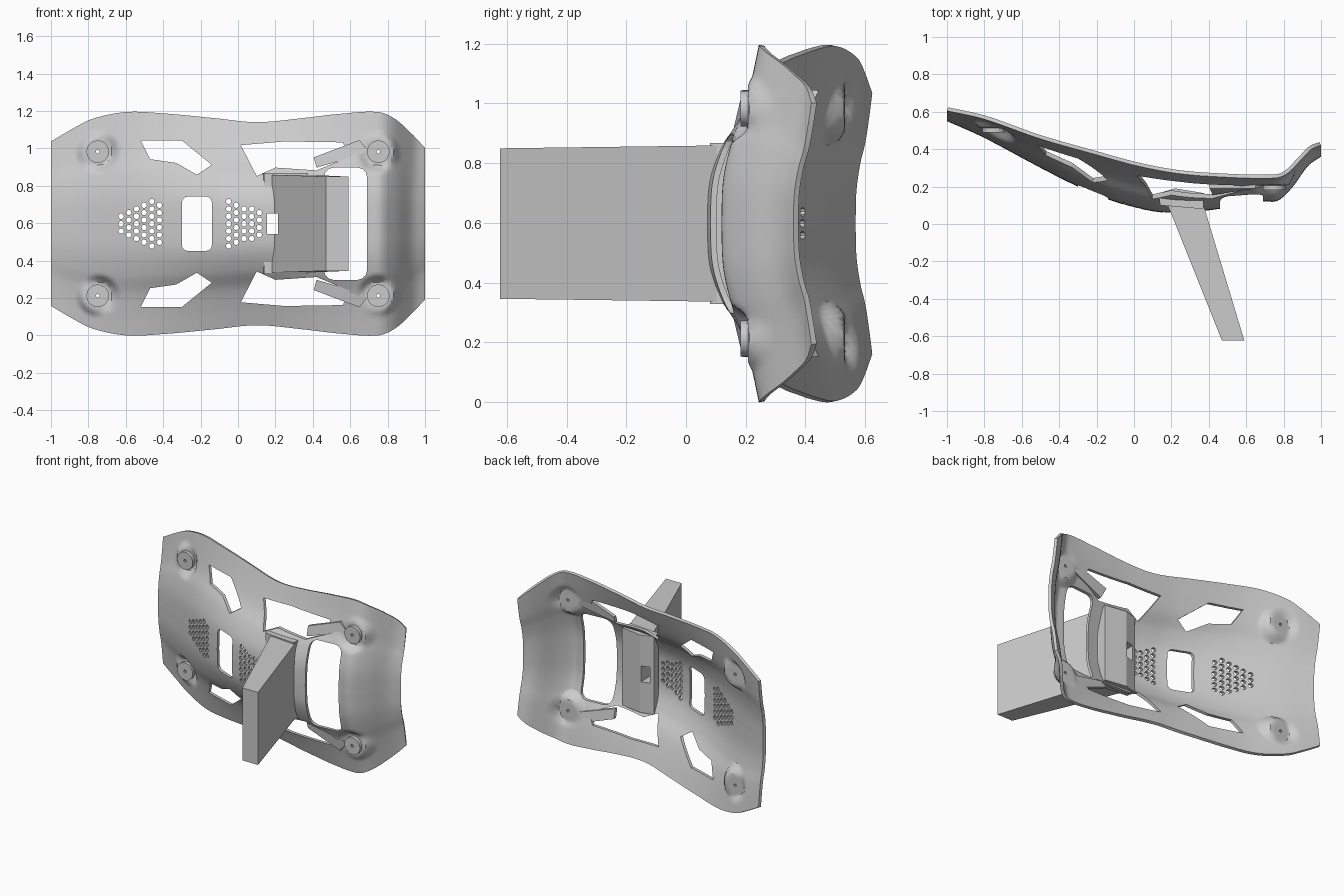
import bpy, bmesh
from math import cos, sin, pi, hypot, radians
from mathutils import Vector

if "Cube" in bpy.data.objects:
    bpy.data.objects.remove(bpy.data.objects["Cube"])

C = 0.5975  # mirror height


def curve(pts):
    """Smooth interpolation through (x, value) points."""
    n = len(pts)
    m = []
    for i in range(n):
        a, b = pts[max(i - 1, 0)], pts[min(i + 1, n - 1)]
        m.append((b[1] - a[1]) / (b[0] - a[0]))

    def f(x):
        x = min(max(x, pts[0][0]), pts[-1][0])
        i = max(k for k in range(n - 1) if pts[k][0] <= x)
        (x0, y0), (x1, y1) = pts[i], pts[i + 1]
        h = x1 - x0
        t = (x - x0) / h
        return ((2*t**3 - 3*t*t + 1) * y0 + (t**3 - 2*t*t + t) * h * m[i]
                + (3*t*t - 2*t**3) * y1 + (t**3 - t*t) * h * m[i + 1])
    return f


half = curve([(-1, .44), (-.88, .51), (-.78, .56), (-.6, .597), (-.4, .59), (-.13, .565), (.1, .543),
              (.35, .565), (.55, .588), (.75, .597), (.84, .56), (.93, .48), (1, .405)])
mid_y = curve([(-1, .55), (-.8, .46), (-.5, .3), (-.3, .2), (-.12, .125), (.0, .09), (.12, .065),
               (.25, .06), (.45, .08), (.69, .12), (.77, .125), (.85, .2), (.93, .31), (1, .36)])
edge_y = curve([(-1, .605), (-.8, .56), (-.5, .455), (-.2, .37), (0, .315), (.2, .275), (.4, .255),
                (.75, .245), (.82, .27), (.9, .35), (.95, .4), (1, .42)])
blend = curve([(-.1, 0), (0, 0), (.25, .05), (.46, .28), (.62, .58), (.8, .8), (1, 1)])
BOSSES = [(-.75, .385, .5), (.75, .385, .195)]


def surf(x, d):
    """Front skin depth at x and distance d from the mirror line."""
    d = abs(d)
    y = mid_y(x) + (edge_y(x) - mid_y(x)) * blend(d / half(x))
    for bx, bd, by in BOSSES:
        r = hypot(x - bx, d - bd)
        w = min(max((.115 - r) / .045, 0), 1)
        w = w * w * (3 - 2 * w)
        y += (by + .012 - y) * w
    return y


def add(name, bm):
    me = bpy.data.meshes.new(name)
    bmesh.ops.recalc_face_normals(bm, faces=bm.faces) if bm.faces else None
    bm.to_mesh(me)
    bm.free()
    ob = bpy.data.objects.new(name, me)
    bpy.context.collection.objects.link(ob)
    return ob


def skin(name, lift, thick):
    nx, nz = 130, 80
    bm = bmesh.new()
    g = []
    for i in range(nx + 1):
        x = -1 + 2 * i / nx
        g.append([bm.verts.new((x, surf(x, t * half(x)) - lift, C + t * half(x)))
                  for t in (-1 + 2 * j / nz for j in range(nz + 1))])
    for i in range(nx):
        for j in range(nz):
            bm.faces.new((g[i][j], g[i + 1][j], g[i + 1][j + 1], g[i][j + 1]))
    me = bpy.data.meshes.new(name)
    bm.to_mesh(me)
    bm.free()
    ob = bpy.data.objects.new(name, me)
    bpy.context.collection.objects.link(ob)
    s = ob.modifiers.new("thickness", 'SOLIDIFY')
    s.thickness, s.offset = thick, -1
    return ob


def loft(bm, a, b):
    """Closed solid between two matching 3D loops."""
    va, vb = [bm.verts.new(p) for p in a], [bm.verts.new(p) for p in b]
    n = len(va)
    bm.faces.new(va)
    bm.faces.new(vb[::-1])
    for i in range(n):
        bm.faces.new((va[i], vb[i], vb[(i + 1) % n], va[(i + 1) % n]))


def prisms(name, polys, y0=-.9, y1=.9):
    bm = bmesh.new()
    for p in polys:
        loft(bm, [(x, y0, C + d) for x, d in p], [(x, y1, C + d) for x, d in p])
    ob = add(name, bm)
    ob.hide_render = True
    return ob


def both(p):
    return [p, [(x, -d) for x, d in p]]


def circle(x, d, r, n=16):
    return [(x + r * cos(2 * pi * k / n), d + r * sin(2 * pi * k / n)) for k in range(n)]


def rrect(x0, x1, h, r):
    return [(cx + r * cos(radians(a)), cz + r * sin(radians(a)))
            for cx, cz, s in ((x1 - r, h - r, 0), (x0 + r, h - r, 90), (x0 + r, r - h, 180), (x1 - r, r - h, 270))
            for a in (s, s + 30, s + 60, s + 90)]


def boolean(ob, cutter, op='DIFFERENCE'):
    m = ob.modifiers.new(op, 'BOOLEAN')
    m.object, m.operation, m.solver = cutter, op, 'EXACT'


def finish(ob, smooth=True):
    bpy.ops.object.select_all(action='DESELECT')
    ob.select_set(True)
    bpy.context.view_layer.objects.active = ob
    bpy.ops.object.convert(target='MESH')
    if smooth:
        bpy.ops.object.shade_smooth_by_angle(angle=radians(30))


# openings
openings = [rrect(-.3, -.14, .145, .03), rrect(.46, .69, .3, .05)]
openings += both([(-.52, .445), (-.3, .445), (-.14, .315), (-.22, .262), (-.33, .325), (-.47, .345)])
openings += both([(.015, .42), (.25, .44), (.56, .435), (.6, .36), (.42, .285), (.2, .3), (.1, .255)])
# vent perforations
for x0, counts in ((-.625, (3, 4, 5, 6, 7, 6)), (-.05, (7, 6, 5, 5, 4))):
    for k, n in enumerate(counts):
        openings += [circle(x0 + .041 * k, .044 * (j - (n - 1) / 2) * .9, .0145, 10) for j in range(n)]
# screw holes
for bx, bd, by in BOSSES:
    openings += both(circle(bx, bd, .01, 8))
cut = prisms("opening_cutter", openings)
slot = prisms("slot_cutter", [[(.155, -.055), (.215, -.055), (.215, .055), (.155, .055)]])

# main shell
shell = skin("body_shell", 0, .02)
boolean(shell, cut)
boolean(shell, slot)

# raised trim: side strips, ridges, nose panels, window frame
trim_shapes = both([(-.78, .555), (-.62, .565), (-.14, .545), (-.2, .51), (-.75, .5)])
trim_shapes += both([(-.69, .235), (-.41, .235), (-.28, .17), (-.36, .145), (-.5, .175), (-.7, .195)])
trim_shapes += both([(-.985, .36), (-.88, .4), (-.82, .3), (-.84, .2), (-.985, .2)])
trim_shapes += both([(-.78, .27), (-.66, .25), (-.69, .24), (-.76, .24)])
trim_shapes.append(rrect(-.325, -.12, .168, .03))
trim_mask = prisms("trim_mask", trim_shapes)
trim = skin("raised_trim", .01, .018)
boolean(trim, trim_mask, 'INTERSECT')
boolean(trim, cut)

# round mounting bosses
bm = bmesh.new()
for bx, bd, by in BOSSES:
    for s in (-1, 1):
        c = circle(bx, s * bd, .06, 32)
        loft(bm, [(x, by - .012, C + d) for x, d in c], [(x, by + .03, C + d) for x, d in c])
bosses = add("mounting_bosses", bm)
boolean(bosses, cut)

# tall upright fin standing out of the front
bm = bmesh.new()
a, b = .262, .252
loft(bm, [(.165, .14, C - a), (.36, .14, C - a), (.36, .14, C + a), (.165, .14, C + a)],
     [(.47, -.623, C - b), (.59, -.623, C - b), (.59, -.623, C + b), (.47, -.623, C + b)])
fin = add("upright_fin", bm)
boolean(fin, slot)

# backing block behind the fin
bm = bmesh.new()
p = [(.14, .1), (.37, .08), (.375, .165), (.22, .19), (.13, .165)]
loft(bm, [(x, y, C - .27) for x, y in p], [(x, y, C + .27) for x, y in p])
block = add("fin_backing", bm)
boolean(block, slot)

# angled side blades
bm = bmesh.new()
for s in (-1, 1):
    q = [(.405, .19, .355), (.65, .19, .447), (.69, .2, .395), (.66, .2, .37), (.42, .155, .3)]
    loft(bm, [(x, y, C + s * d) for x, y, d in q], [(x, y + .025, C + s * d) for x, y, d in q])
blades = add("side_blades", bm)

for ob in (shell, trim, bosses):
    finish(ob)
for ob in (fin, block, blades):
    finish(ob, False)
for ob in (cut, slot, trim_mask):
    bpy.data.objects.remove(ob, do_unlink=True)
